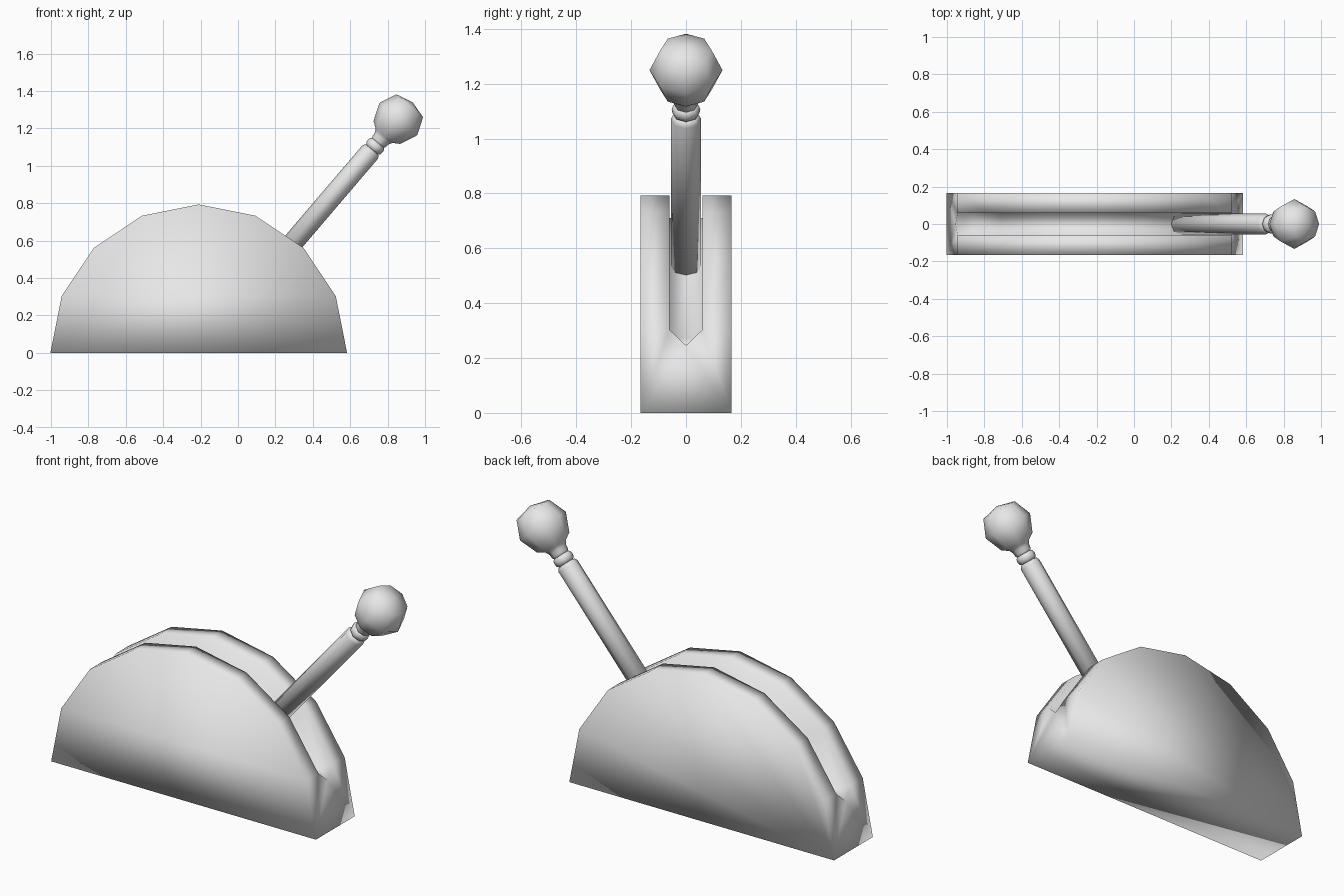
import bpy, bmesh, math
from mathutils import Matrix, Vector

cube = bpy.data.objects.get("Cube")
if cube:
    bpy.data.objects.remove(cube, do_unlink=True)

grey = bpy.data.materials.new("light grey")
grey.use_nodes = True
grey.diffuse_color = (0.8, 0.8, 0.8, 1)
grey.node_tree.nodes["Principled BSDF"].inputs["Base Color"].default_value = (0.8, 0.8, 0.8, 1)

PIVOT = Vector((-0.21, 0, 0))


def finish(bm, name):
    bmesh.ops.recalc_face_normals(bm, faces=bm.faces[:])
    for f in bm.faces:
        f.smooth = True
    me = bpy.data.meshes.new(name)
    bm.to_mesh(me)
    bm.free()
    me.materials.append(grey)
    ob = bpy.data.objects.new(name, me)
    bpy.context.collection.objects.link(ob)
    return ob


# Half-round housing with a slot cut along its rim
def build_housing(radius=0.793, floor=0.71, half=0.166, slot=0.06, steps=8):
    bm = bmesh.new()

    def vert(r, i, y):
        a = math.pi * i / steps
        return bm.verts.new(PIVOT + Vector((r * math.cos(a), y, r * math.sin(a))))

    sections = []
    for i in range(1, steps):
        sections.append([vert(radius, i, -half), vert(radius, i, -slot),
                         vert(floor, i, -slot), vert(floor, i, slot),
                         vert(radius, i, slot), vert(radius, i, half)])
    # Rims, slot walls and slot floor
    for a, b in zip(sections, sections[1:]):
        for k in range(5):
            bm.faces.new((a[k], a[k + 1], b[k + 1], b[k]))
    # Pointed slot ends running out into the end faces
    feet = []
    for i, s in ((0, sections[0]), (steps, sections[-1])):
        front, back = vert(radius, i, -half), vert(radius, i, half)
        mid = (s[0].co + s[5].co) / 2
        base = (front.co + back.co) / 2
        tip = bm.verts.new(base.lerp(mid, 0.81))
        bm.faces.new((front, back, tip))
        bm.faces.new((front, tip, s[1], s[0]))
        bm.faces.new((back, s[5], s[4], tip))
        for k in (1, 2, 3):
            bm.faces.new((tip, s[k], s[k + 1]))
        feet.append((front, back))
    # Flat sides and underside
    for side, k in ((0, 0), (1, 5)):
        bm.faces.new([feet[0][side]] + [s[k] for s in sections] + [feet[1][side]])
    bm.faces.new((feet[0][0], feet[0][1], feet[1][1], feet[1][0]))
    return finish(bm, "slotted_housing")


# Turned part: (radius, distance from pivot) pairs spun around the lever axis
def turned(name, profile, sides=8):
    bm = bmesh.new()
    rings = []
    for r, d in profile:
        rings.append([bm.verts.new((r * math.cos(2 * math.pi * k / sides),
                                    r * math.sin(2 * math.pi * k / sides), d))
                      for k in range(sides)])
    for a, b in zip(rings, rings[1:]):
        for k in range(sides):
            n = (k + 1) % sides
            bm.faces.new((a[k], a[n], b[n], b[k]))
    for ring, tip in ((rings[0], profile[0][1]), (rings[-1], profile[-1][1])):
        if ring is rings[-1] and name == "lever_knob":
            tip += 0.024
        centre = bm.verts.new((0, 0, tip))
        for k in range(sides):
            bm.faces.new((ring[k], ring[(k + 1) % sides], centre))
    lean = math.radians(40.5)
    bm.transform(Matrix.Translation(PIVOT) @ Matrix.Rotation(lean, 4, 'Y'))
    return finish(bm, name)


build_housing()
turned("lever_shaft", [(0.055, 0.66), (0.055, 1.41), (0.048, 1.425), (0.036, 1.43)])
turned("lever_collar", [(0.036, 1.425), (0.049, 1.437), (0.052, 1.453),
                        (0.049, 1.468), (0.038, 1.478)])
turned("lever_knob", [(0.038, 1.47), (0.046, 1.485), (0.048, 1.505),
                      (0.058, 1.525), (0.094, 1.549), (0.133, 1.643), (0.094, 1.737)])
